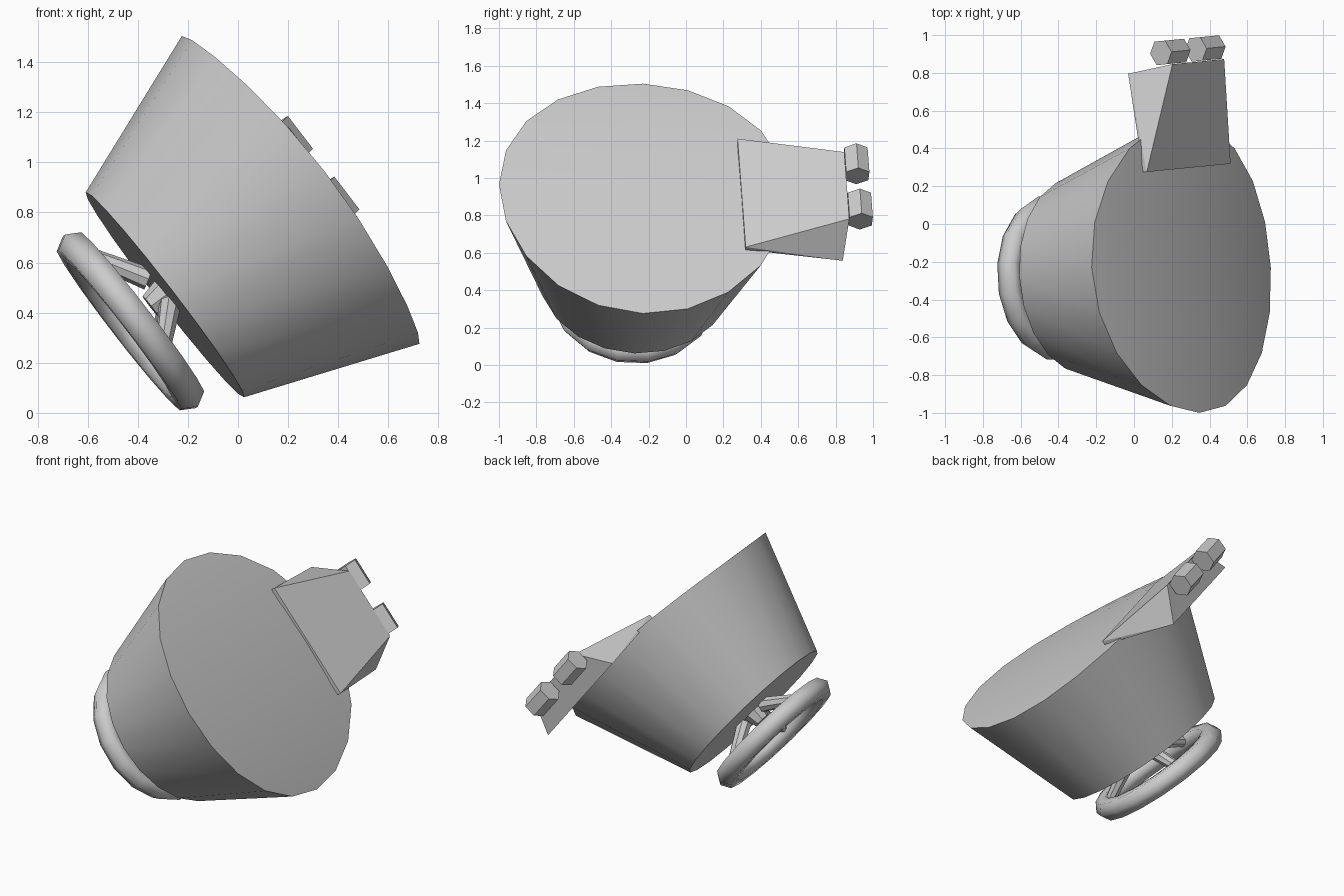
import bpy, bmesh, math
from mathutils import Vector, Matrix

if "Cube" in bpy.data.objects:
    bpy.data.objects.remove(bpy.data.objects["Cube"])

# Tilted local frame: N = outward axis, S = up the slope, T = towards the hinge
N = Vector((0.79, 0.065, 0.61)).normalized()
T = (Vector((0, 1, 0)) - N * N.y).normalized()
S = T.cross(N).normalized()
if S.z < 0:
    S = -S
C = Vector((0.25, -0.23, 0.89))
R, DOME = 0.776, 0.071

metal = bpy.data.materials.new("grey_metal")
metal.diffuse_color = (0.6, 0.6, 0.6, 1)
metal.use_nodes = True
metal.node_tree.nodes["Principled BSDF"].inputs["Base Color"].default_value = metal.diffuse_color


def P(s, t, n):
    return C + S * s + T * t + N * n


def finish(name, bm, angle=35):
    bmesh.ops.recalc_face_normals(bm, faces=bm.faces)
    me = bpy.data.meshes.new(name)
    bm.to_mesh(me)
    bm.free()
    me.materials.append(metal)
    ob = bpy.data.objects.new(name, me)
    bpy.context.collection.objects.link(ob)
    bpy.ops.object.select_all(action='DESELECT')
    ob.select_set(True)
    bpy.context.view_layer.objects.active = ob
    bpy.ops.object.shade_smooth_by_angle(angle=math.radians(angle))
    return ob


def rod(name, a, b, r1, r2, sides):
    d = b - a
    bm = bmesh.new()
    m = Matrix.Translation((a + b) / 2) @ d.to_track_quat('Z', 'Y').to_matrix().to_4x4()
    bmesh.ops.create_cone(bm, cap_ends=True, segments=sides, radius1=r1,
                          radius2=r2, depth=d.length, matrix=m)
    return finish(name, bm)


# Tapered plug whose wide end is curved like a hull
K = 20
bm = bmesh.new()
big, small = [], []
for i in range(K):
    c, s = math.cos(math.tau * i / K), math.sin(math.tau * i / K)
    big.append(bm.verts.new(P(R * c, R * s, DOME * s * s)))
    small.append(bm.verts.new(P(0.517 * c, 0.517 * s, -0.686)))
for i in range(K):
    j = (i + 1) % K
    bm.faces.new((big[i], big[j], small[j], small[i]))
bm.faces.new(small)
for i in range(K // 2):
    ring = [big[i], big[i + 1], big[(K - i - 1) % K], big[(K - i) % K]]
    bm.faces.new(list(dict.fromkeys(ring)))
finish("plug_body", bm)

# Hand wheel rim
WN, WR, TUBE, SEG = -0.86, 0.376, 0.066, 16
bm = bmesh.new()
rings = []
for i in range(SEG):
    a = math.tau * (i + 0.5) / SEG
    ring = []
    for k in range(6):
        b = math.tau * k / 6
        r = WR + TUBE * math.cos(b)
        ring.append(bm.verts.new(P(r * math.cos(a), r * math.sin(a), WN + TUBE * math.sin(b))))
    rings.append(ring)
for i in range(SEG):
    p, q = rings[i], rings[(i + 1) % SEG]
    for k in range(6):
        bm.faces.new((p[k], p[(k + 1) % 6], q[(k + 1) % 6], q[k]))
finish("wheel_rim", bm, 65)

# Central boss and slanting spokes
rod("wheel_boss", P(0, 0, -0.68), P(0, 0, -0.76), 0.07, 0.05, 8)
for i in range(3):
    a = math.tau * i / 3
    c, s = math.cos(a), math.sin(a)
    rod("wheel_spoke", P(0.09 * c, 0.09 * s, -0.70), P(0.36 * c, 0.36 * s, WN), 0.045, 0.03, 8)


# Wedge-shaped hinge plate, thin at the inner edge
def H(s, t, n):
    return P(s, t - 0.06 * s, n)


bm = bmesh.new()
left, right = [[bm.verts.new(H(g * s, t, n)) for s, t, n in (
    (0.365, 0.523, 0.084), (0.225, 1.08, 0.185), (0.355, 1.05, -0.014), (0.365, 0.523, 0.06))]
    for g in (1, -1)]
for i in range(4):
    j = (i + 1) % 4
    bm.faces.new((left[i], left[j], right[j], right[i]))
for side in (left, right):
    bm.faces.new((side[0], side[1], side[2]))
    bm.faces.new((side[0], side[2], side[3]))
finish("hinge_plate", bm, 20)

# Hinge knuckles
for s0, s1 in ((0.10, 0.265), (-0.205, -0.04)):
    rod("hinge_knuckle", H(s0, 1.145, 0.142), H(s1, 1.145, 0.142), 0.072, 0.072, 6)
